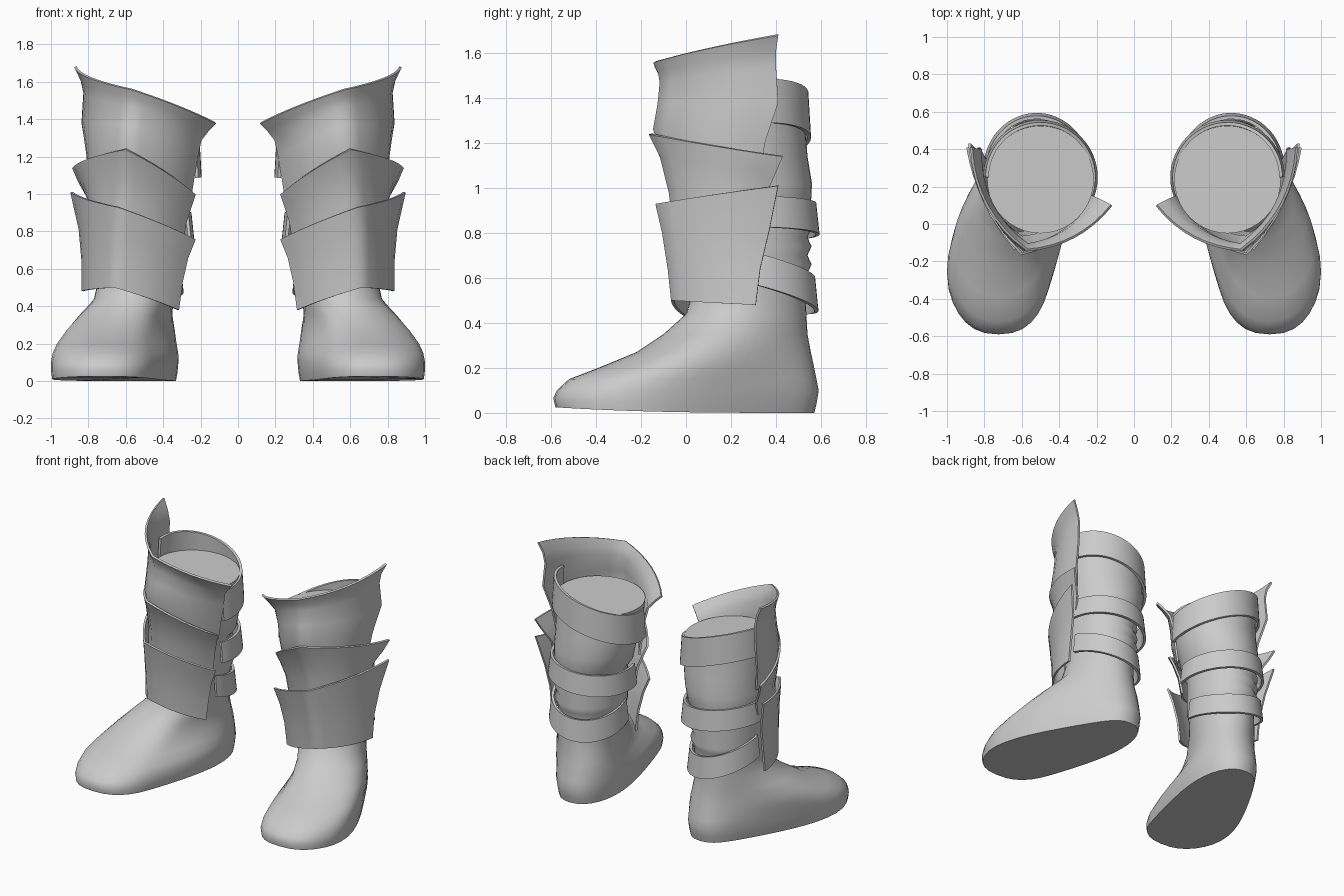
import bpy
import bmesh
from math import sin, cos, pi, radians
from mathutils import Vector

cube = bpy.data.objects.get("Cube")
if cube:
    bpy.data.objects.remove(cube, do_unlink=True)

# Single plain grey finish
grey = bpy.data.materials.new("plain_grey")
grey.use_nodes = True
colour = (0.6, 0.6, 0.6, 1)
grey.diffuse_color = colour
grey.node_tree.nodes["Principled BSDF"].inputs["Base Color"].default_value = colour

LEG_CENTRE = Vector((0.51, 0.27, 0))


def finish(name, rows, closed, caps=False, thickness=0, angle=45):
    """Skin rows of points, then thicken and mirror to the other leg."""
    bm = bmesh.new()
    grid = [[bm.verts.new(p) for p in row] for row in rows]
    count = len(grid[0])
    for low, high in zip(grid, grid[1:]):
        for i in range(count if closed else count - 1):
            j = (i + 1) % count
            bm.faces.new((low[i], low[j], high[j], high[i]))
    if caps:
        bm.faces.new(grid[0][::-1])
        bm.faces.new(grid[-1])
        bmesh.ops.recalc_face_normals(bm, faces=bm.faces)
    mesh = bpy.data.meshes.new(name)
    bm.to_mesh(mesh)
    bm.free()
    mesh.materials.append(grey)
    obj = bpy.data.objects.new(name, mesh)
    bpy.context.collection.objects.link(obj)
    bpy.ops.object.select_all(action="DESELECT")
    obj.select_set(True)
    bpy.context.view_layer.objects.active = obj
    # Thickness is applied first so that the rims stay crisp when smoothed
    if thickness:
        solid = obj.modifiers.new("thickness", "SOLIDIFY")
        solid.thickness = thickness
        solid.offset = 0
        bpy.ops.object.modifier_apply(modifier=solid.name)
    bpy.ops.object.shade_smooth_by_angle(angle=radians(angle))
    mirror = obj.modifiers.new("other_leg", "MIRROR")
    mirror.use_axis = (True, False, False)


def boot_ring(z, back, front, x_back, x_front, w_back, w_front, sides=40):
    """Egg-shaped section running from heel to toe, blunter near the sole."""
    points = []
    power = min(1, 0.8 + z / 2)
    for i in range(sides):
        a = 2 * pi * i / sides
        t = (1 - cos(a)) / 2
        s = min(1, t * 1.2)
        s = s * s * (3 - 2 * s)
        x = x_back + (x_front - x_back) * s
        bulge = abs(sin(a)) ** power * (1 if i < sides / 2 else -1)
        x += (w_back + (w_front - w_back) * t) * bulge
        y = back + (front - back) * t
        lift = 0.025 * t ** 3 if z < 0.05 else 0
        points.append(Vector((x, y, z + lift)))
    return points


# Boot body: height, back y, front y, back x, front x, back width, front width
sections = [
    (0, .57, -.58, .51, .725, .225, .335),
    (.04, .58, -.59, .51, .725, .235, .34),
    (.1, .59, -.575, .51, .725, .245, .34),
    (.15, .58, -.52, .51, .725, .25, .325),
    (.2, .57, -.39, .51, .72, .245, .3),
    (.27, .555, -.22, .51, .69, .23, .275),
    (.35, .54, -.1, .52, .64, .215, .245),
    (.44, .535, 0, .53, .57, .205, .215),
    (.54, .53, .03, .53, .55, .2, .21),
    (.92, .555, 0, .52, .53, .25, .25),
    (1.02, .56, -.01, .51, .52, .26, .26),
    (1.14, .54, -.03, .5, .5, .275, .275),
]
# Soft folds behind the ankle, between the two lower straps
folds = [(.62 + .04 * k, .54 + .018 * (k % 2), .02, .53, .54,
          .212 + .014 * (k % 2), .22) for k in range(7)]
body = [boot_ring(*s) for s in sorted(sections + folds)]
rim = boot_ring(1.335, .525, -.05, .5, .5, .285, .285)
for p in rim:
    p.z += 0.05 * (p.x - 0.5)
body.append(rim)
finish("boot", body, closed=True, caps=True, angle=50)


def strap(name, cx, cy, rx, ry, flare, height, top):
    """Band around the back of the leg, ending under the shin plates."""
    rows = []
    for k in range(4):
        f = k / 3
        row = []
        for i in range(33):
            a = radians(200 * i / 32)
            x = cx + (rx + flare * f) * cos(a)
            y = cy + (ry + flare * f) * sin(a)
            row.append(Vector((x, y, top(x, y) - height * f)))
        rows.append(row)
    finish(name, rows, closed=False, thickness=0.018)


strap("upper_strap", .5, .25, .285, .285, .012, .2,
      lambda x, y: 1.39 + .32 * (x - .5) + .12 * (y - .27))
strap("middle_strap", .52, .29, .262, .28, .015, .14,
      lambda x, y: .93 + .12 * (x - .5))
strap("lower_strap", .54, .3, .225, .265, .015, .145,
      lambda x, y: .61 + .2 * (x - .5) - .25 * (y - .5))


def bowed(a, b, bow, steps):
    """Curve from a to b bowed sideways, away from the leg."""
    mid = (a + b) / 2
    side = Vector((b.y - a.y, a.x - b.x, 0)).normalized()
    if side.dot(mid - LEG_CENTRE) < 0:
        side = -side
    control = mid + side * bow
    return [a * (1 - t) ** 2 + control * 2 * t * (1 - t) + b * t * t
            for t in (i / steps for i in range(steps + 1))]


def shin_plate(name, rows, bow_in, bow_out):
    """Each row gives the inner end, front ridge and outer end."""
    grid = []
    for row in rows:
        inner, ridge, outer = (Vector(p) for p in row)
        grid.append(bowed(inner, ridge, bow_in, 8)
                    + bowed(ridge, outer, bow_out, 8)[1:])
    finish(name, grid, closed=False, thickness=0.014, angle=70)


shin_plate("upper_shin_plate", [
    ((.12, .1, 1.38), (.57, -.14, 1.56), (.87, .41, 1.68)),
    ((.16, .12, 1.34), (.57, -.12, 1.52), (.835, .4, 1.61)),
    ((.2, .14, 1.29), (.57, -.11, 1.47), (.82, .4, 1.54)),
    ((.22, .15, 1.2), (.58, -.12, 1.37), (.83, .41, 1.38)),
    ((.24, .15, 1.08), (.59, -.14, 1.26), (.8, .35, 1.2)),
    ((.26, .15, .95), (.6, -.07, 1.08), (.78, .33, 1.05)),
], .11, .15)
shin_plate("middle_shin_plate", [
    ((.23, .1, 1), (.6, -.16, 1.24), (.88, .43, 1.14)),
    ((.25, .12, .94), (.61, -.11, 1.14), (.85, .4, 1.07)),
    ((.28, .14, .85), (.62, -.07, .98), (.8, .36, .98)),
    ((.3, .15, .72), (.63, -.05, .82), (.79, .33, .85)),
], .09, .12)
shin_plate("lower_shin_plate", [
    ((.23, .08, .76), (.64, -.13, .93), (.89, .41, 1.01)),
    ((.27, .09, .66), (.65, -.1, .8), (.845, .37, .81)),
    ((.3, .1, .53), (.655, -.075, .64), (.83, .33, .64)),
    ((.32, .1, .38), (.66, -.06, .5), (.83, .31, .48)),
], .08, .08)
